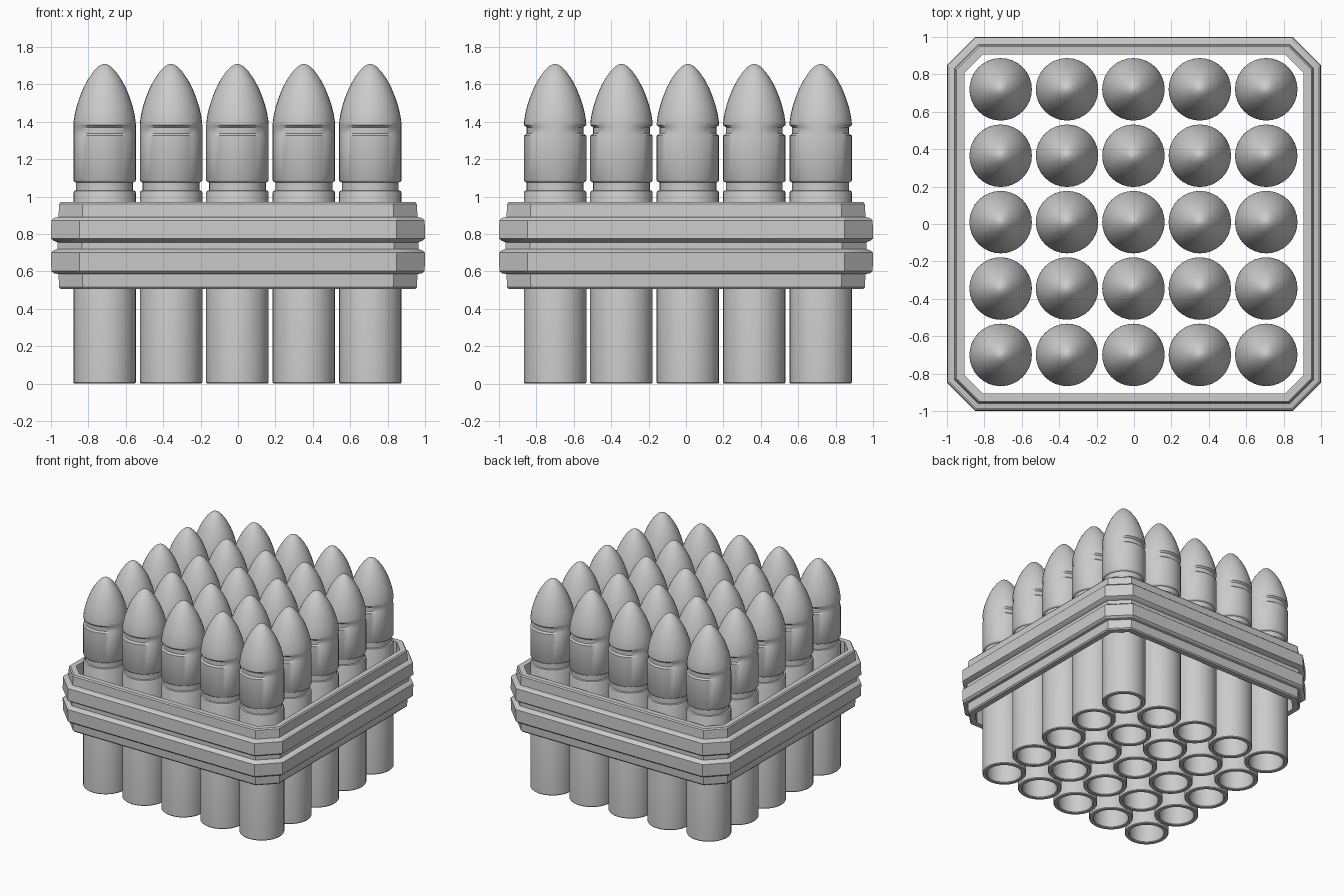
import bpy, bmesh
from math import cos, sin, pi

if "Cube" in bpy.data.objects:
    bpy.data.objects.remove(bpy.data.objects["Cube"])


def loft(name, rings, closed=False, angle=0.6):
    """Skin a list of equal-length point rings into a mesh object."""
    bm = bmesh.new()
    loops = [[bm.verts.new(p) for p in ring] for ring in rings]
    n = len(loops[0])
    pairs = list(zip(loops, loops[1:]))
    if closed:
        pairs.append((loops[-1], loops[0]))
    for a, b in pairs:
        for i in range(n):
            j = (i + 1) % n
            bm.faces.new((a[i], a[j], b[j], b[i]))
    if not closed:
        bm.faces.new(loops[0])
        bm.faces.new(loops[-1])
    bmesh.ops.recalc_face_normals(bm, faces=bm.faces)
    mesh = bpy.data.meshes.new(name)
    bm.to_mesh(mesh)
    bm.free()
    ob = bpy.data.objects.new(name, mesh)
    bpy.context.collection.objects.link(ob)
    bpy.ops.object.select_all(action='DESELECT')
    ob.select_set(True)
    bpy.context.view_layer.objects.active = ob
    bpy.ops.object.shade_smooth_by_angle(angle=angle)
    return ob


def ellipse(rx, ry, z, n=32):
    return [(rx * cos(2 * pi * i / n), ry * sin(2 * pi * i / n), z) for i in range(n)]


# Frame: stepped wall profile (half width, z) swept round a chamfered square
def chamfered_square(h, z):
    a = 0.848 - (1 - h) * 0.414
    return [(h, -a, z), (h, a, z), (a, h, z), (-a, h, z),
            (-h, a, z), (-h, -a, z), (-a, -h, z), (a, -h, z)]


half = [(0.905, 0.505), (0.948, 0.505), (0.956, 0.515), (0.96, 0.585),
        (0.985, 0.59), (0.998, 0.602), (1.0, 0.70), (0.985, 0.712), (0.965, 0.72)]
upper = [(h, 1.475 - z) for h, z in reversed(half)]
frame = loft("frame", [chamfered_square(h, z) for h, z in half + upper], True, 0.5)

# Rocket: hollow tube, neck groove, front/back flattened groove, pointed nose
R = 0.167
profile = [(0.002, 0.95), (0.133, 0.95), (0.133, 0.006), (0.138, 0),
           (R - 0.005, 0), (R, 0.006), (R, 1.02), (0.163, 1.03),
           (0.152, 1.033), (0.152, 1.075), (0.163, 1.08), (R, 1.086), (R, 1.325)]
nose = [(R, 1.382), (0.166, 1.40), (0.160, 1.44), (0.149, 1.485), (0.134, 1.53),
        (0.114, 1.58), (0.090, 1.625), (0.060, 1.668), (0.034, 1.695),
        (0.015, 1.706), (0.002, 1.709)]
rings = [ellipse(r, r, z) for r, z in profile]
rings += [ellipse(R, 0.152, 1.336), ellipse(R, 0.152, 1.37)]
rings += [ellipse(r, r, z) for r, z in nose]
rocket = loft("rocket", rings)

# 5 x 5 grid of rockets sharing one mesh
for i in range(5):
    for j in range(5):
        ob = rocket if i == j == 0 else rocket.copy()
        if ob is not rocket:
            bpy.context.collection.objects.link(ob)
        ob.name = f"rocket_{i}_{j}"
        ob.location = ((i - 2) * 0.355 - 0.003, (j - 2) * 0.355 + 0.01, 0)
